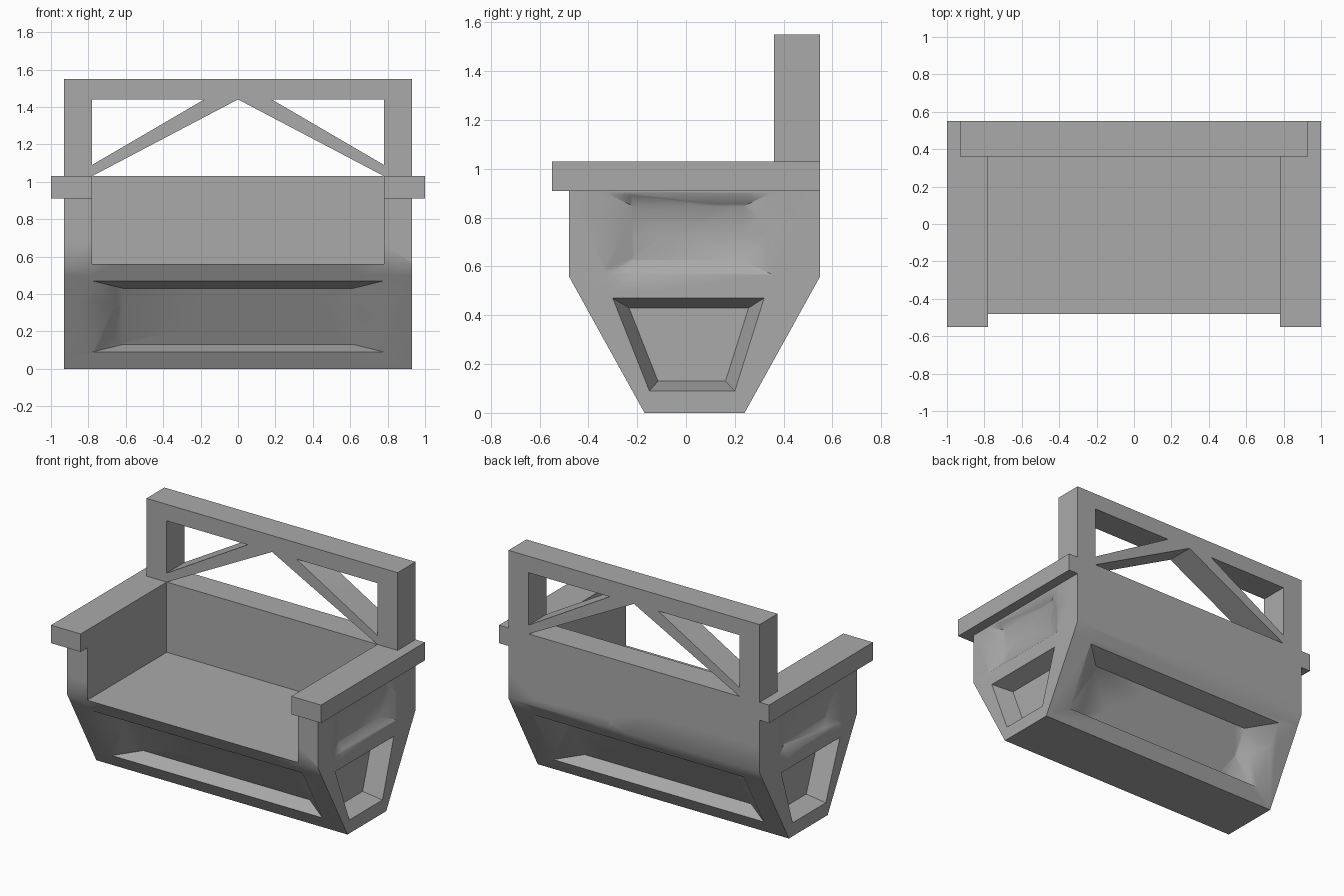
import bpy, bmesh, math, random
from mathutils import Vector

if "Cube" in bpy.data.objects:
    bpy.data.objects.remove(bpy.data.objects["Cube"])

random.seed(7)
GAP = 0.003  # half width of a crack line


def material(name, rgb):
    m = bpy.data.materials.new(name)
    m.diffuse_color = (*rgb, 1)
    m.use_nodes = True
    m.node_tree.nodes["Principled BSDF"].inputs["Base Color"].default_value = m.diffuse_color
    return m


stone = material("grey stone", (0.40, 0.40, 0.40))
crack = material("dark crack", (0.03, 0.03, 0.03))


def make(name, bm):
    bmesh.ops.recalc_face_normals(bm, faces=bm.faces)
    me = bpy.data.meshes.new(name)
    bm.to_mesh(me)
    bm.free()
    ob = bpy.data.objects.new(name, me)
    bpy.context.collection.objects.link(ob)
    return ob


def loft(name, a, b):
    """Solid between two matching rings of points."""
    bm = bmesh.new()
    va, vb = [bm.verts.new(p) for p in a], [bm.verts.new(p) for p in b]
    n = len(a)
    bm.faces.new(va)
    bm.faces.new(vb[::-1])
    for i in range(n):
        bm.faces.new((va[i], va[(i + 1) % n], vb[(i + 1) % n], vb[i]))
    return make(name, bm)


def box(name, x0, x1, y0, y1, z0, z1):
    ring = [(x0, y0), (x1, y0), (x1, y1), (x0, y1)]
    return loft(name, [(*p, z0) for p in ring], [(*p, z1) for p in ring])


def recess(outer, push, scale=0.79):
    """Tapered cutter that starts just outside the given quad."""
    pts = [Vector(p) for p in outer]
    c = sum(pts, Vector()) / 4
    push = Vector(push)

    def ring(t):
        return [c + (p - c) * (1 - (1 - scale) * t) + push * t for p in pts]
    return loft("recess_cutter", ring(-0.08), ring(1))


def front_y(z):
    return -0.17 - 0.31 * z / 0.56


def back_y(z):
    return 0.24 + 0.31 * z / 0.56


# Body: hull-shaped cross-section run along the width
section = [(-0.17, 0), (0.24, 0), (0.55, 0.56), (0.55, 0.91), (-0.48, 0.91), (-0.48, 0.56)]
body = loft("bench_body", [(-0.93, *p) for p in section], [(0.93, *p) for p in section])

# Cutters: seat opening, long recesses, end recesses
cutters = [box("seat_cutter", -0.78, 0.78, -0.8, 0.36, 0.56, 1.2)]
for edge, depth in ((front_y, 0.12), (back_y, -0.12)):
    quad = [(-0.78, edge(0.09), 0.09), (0.78, edge(0.09), 0.09),
            (0.78, edge(0.47), 0.47), (-0.78, edge(0.47), 0.47)]
    cutters.append(recess(quad, (0, depth, 0)))
for s in (-1, 1):
    x = 0.93 * s
    low = [(x, -0.15, 0.09), (x, 0.20, 0.09), (x, 0.32, 0.47), (x, -0.30, 0.47)]
    high = [(x, -0.33, 0.568), (x, 0.35, 0.568), (x, 0.35, 0.902), (x, -0.33, 0.902)]
    cutters.append(recess(low, (-0.12 * s, 0, 0)))
    cutters.append(recess(high, (-0.04 * s, 0, 0), 0.66))
for c in cutters:
    mod = body.modifiers.new("cut", 'BOOLEAN')
    mod.operation, mod.solver, mod.object = 'DIFFERENCE', 'EXACT', c
dg = bpy.context.evaluated_depsgraph_get()
cut_mesh = bpy.data.meshes.new_from_object(body.evaluated_get(dg))
body.modifiers.clear()
body.data = cut_mesh
for c in cutters:
    bpy.data.objects.remove(c)

parts = [body, box("backrest_cap", -0.78, 0.78, 0.36, 0.55, 0.91, 1.03),
         box("top_beam", -0.93, 0.93, 0.36, 0.55, 1.44, 1.55)]

# Arm rails, posts and diagonal braces on both sides
for s, side in ((-1, "left"), (1, "right")):
    parts.append(box("arm_rail_" + side, 0.78 * s, 1.0 * s, -0.55, 0.55, 0.91, 1.03))
    parts.append(box("post_" + side, 0.78 * s, 0.93 * s, 0.36, 0.55, 1.03, 1.44))
    brace = [(0.78, 1.03), (0.78, 1.09), (0.18, 1.44), (0, 1.44)]
    parts.append(loft("brace_" + side, [(x * s, 0.36, z) for x, z in brace],
                      [(x * s, 0.55, z) for x, z in brace]))

# Cell centres for the cracked stone pattern
seeds = [Vector((-0.8 + 0.4 * i, -0.4 + 0.42 * j, 0.15 + 0.42 * k))
         + Vector([random.uniform(-0.16, 0.16) for _ in range(3)])
         for i in range(5) for j in range(3) for k in range(4)]


def bisect(bm, co, no, clear=False):
    bmesh.ops.bisect_plane(bm, geom=bm.verts[:] + bm.edges[:] + bm.faces[:], dist=1e-6,
                           plane_co=co, plane_no=no, clear_outer=clear)


def add_cracks(ob):
    src = bmesh.new()
    src.from_mesh(ob.data)
    bmesh.ops.triangulate(src, faces=src.faces)
    if ob is body:  # keep the soft fold narrow
        for z in (0.5, 0.73):
            bisect(src, (0, 0, z), (0, 0, 1))
    out = bpy.data.meshes.new(ob.name)
    total = bmesh.new()
    for a in seeds:
        cell = src.copy()
        planes = []
        for b in seeds:
            if a is b or (b - a).length > 1.1:
                continue
            mid, no = (a + b) / 2, (b - a).normalized()
            d = [(v.co - mid).dot(no) for v in cell.verts]
            if not d:
                break
            planes.append((mid, no))
            if max(d) > 0:
                bisect(cell, mid, no, True)
        for mid, no in planes:
            if any((v.co - mid).dot(no) > -GAP for v in cell.verts):
                bisect(cell, mid - no * GAP, no)
        for f in cell.faces:
            c = f.calc_center_median()
            f.material_index = int(any((c - m).dot(n) > -GAP for m, n in planes))
        cell.to_mesh(out)
        total.from_mesh(out)
        cell.free()
    bmesh.ops.remove_doubles(total, verts=total.verts, dist=1e-5)
    total.to_mesh(out)
    total.free()
    src.free()
    ob.data = out
    out.materials.clear()
    out.materials.append(stone)
    out.materials.append(crack)


for ob in parts:
    add_cracks(ob)
    bpy.ops.object.select_all(action='DESELECT')
    ob.select_set(True)
    bpy.context.view_layer.objects.active = ob
    bpy.ops.object.shade_smooth_by_angle(angle=math.radians(36))
